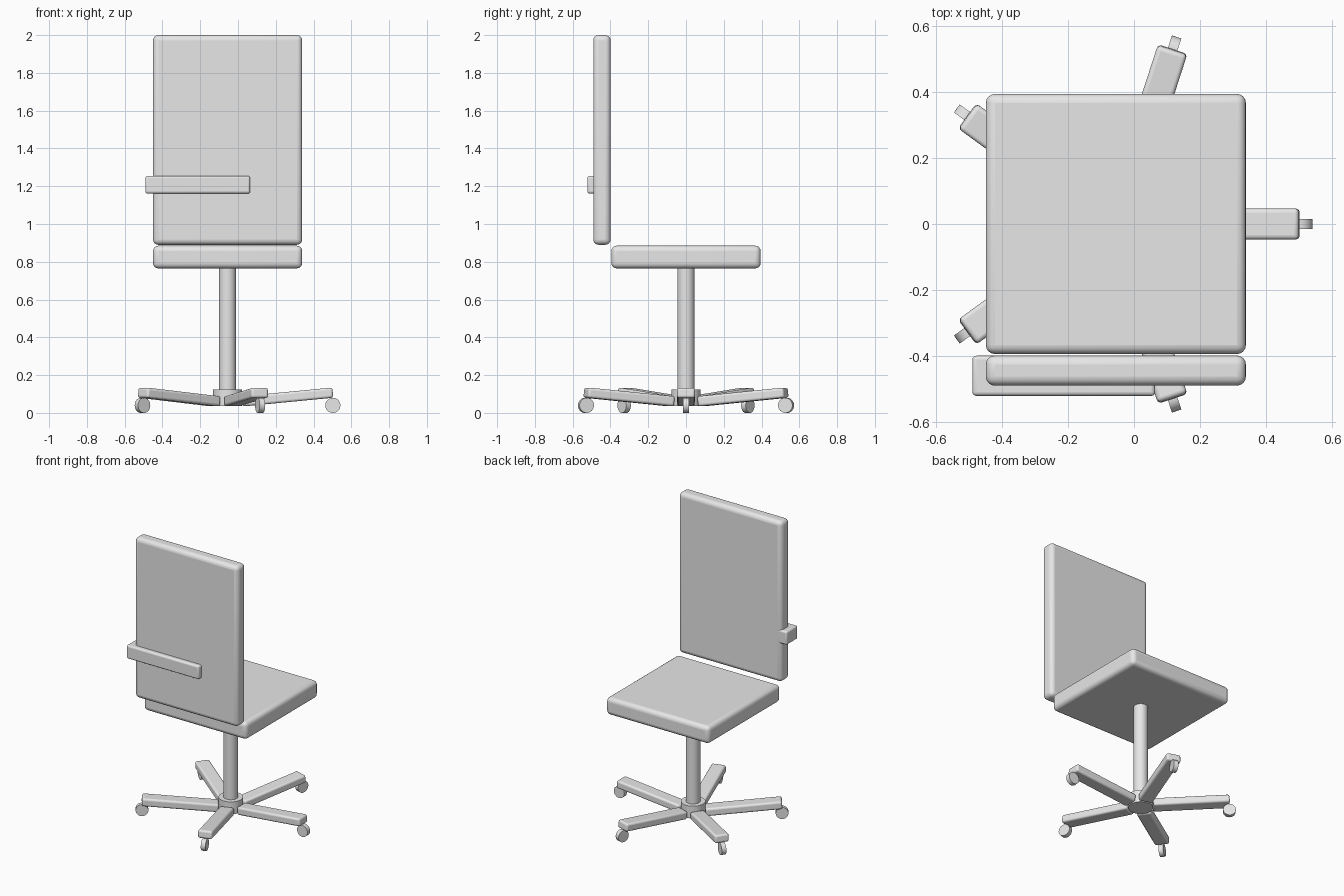
import bpy
import math
from mathutils import Matrix

cube = bpy.data.objects.get("Cube")
if cube:
    bpy.data.objects.remove(cube, do_unlink=True)

grey = bpy.data.materials.new("light_grey")
grey.use_nodes = True
colour = (0.8, 0.8, 0.8, 1)
grey.diffuse_color = colour
grey.node_tree.nodes["Principled BSDF"].inputs["Base Color"].default_value = colour

AXIS_X = -0.055  # the chair's turning axis


def finish(name):
    ob = bpy.context.object
    ob.name = name
    ob.data.materials.append(grey)
    return ob


def rounded_box(name, centre, size, bevel):
    bpy.ops.mesh.primitive_cube_add(size=1)
    ob = finish(name)
    ob.data.transform(Matrix.Diagonal((*size, 1)))
    ob.location = centre
    mod = ob.modifiers.new("Rounding", "BEVEL")
    mod.width = bevel
    mod.segments = 4
    bpy.ops.object.shade_smooth_by_angle(angle=math.radians(35))
    return ob


def cylinder(name, centre, radius, depth, rotation=(0, 0, 0)):
    bpy.ops.mesh.primitive_cylinder_add(vertices=32, radius=radius, depth=depth,
                                        location=centre, rotation=rotation)
    ob = finish(name)
    bpy.ops.object.shade_smooth_by_angle(angle=math.radians(35))
    return ob


# Cushions and the bar across the backrest
rounded_box("seat", (AXIS_X, 0, 0.825), (0.79, 0.79, 0.12), 0.028)
rounded_box("backrest", (AXIS_X, -0.445, 1.445), (0.79, 0.092, 1.11), 0.028)
rounded_box("back_bar", (-0.213, -0.461, 1.208), (0.555, 0.122, 0.093), 0.012)

# Column and hub
cylinder("column", (AXIS_X, 0, 0.435), 0.045, 0.67)
cylinder("hub", (AXIS_X, 0, 0.08), 0.077, 0.085)

# Five sloping legs, each with a wheel under its tip
for i in range(5):
    a = math.radians(72 * i)
    c, s = math.cos(a), math.sin(a)
    leg = rounded_box(f"leg_{i + 1}", (AXIS_X + 0.317 * c, 0.317 * s, 0.084),
                      (0.482, 0.094, 0.054), 0.013)
    leg.rotation_euler = (0, math.radians(-5.5), a)
    cylinder(f"wheel_{i + 1}", (AXIS_X + 0.557 * c, 0.557 * s, 0.04),
             0.04, 0.03, (math.pi / 2, 0, a))
